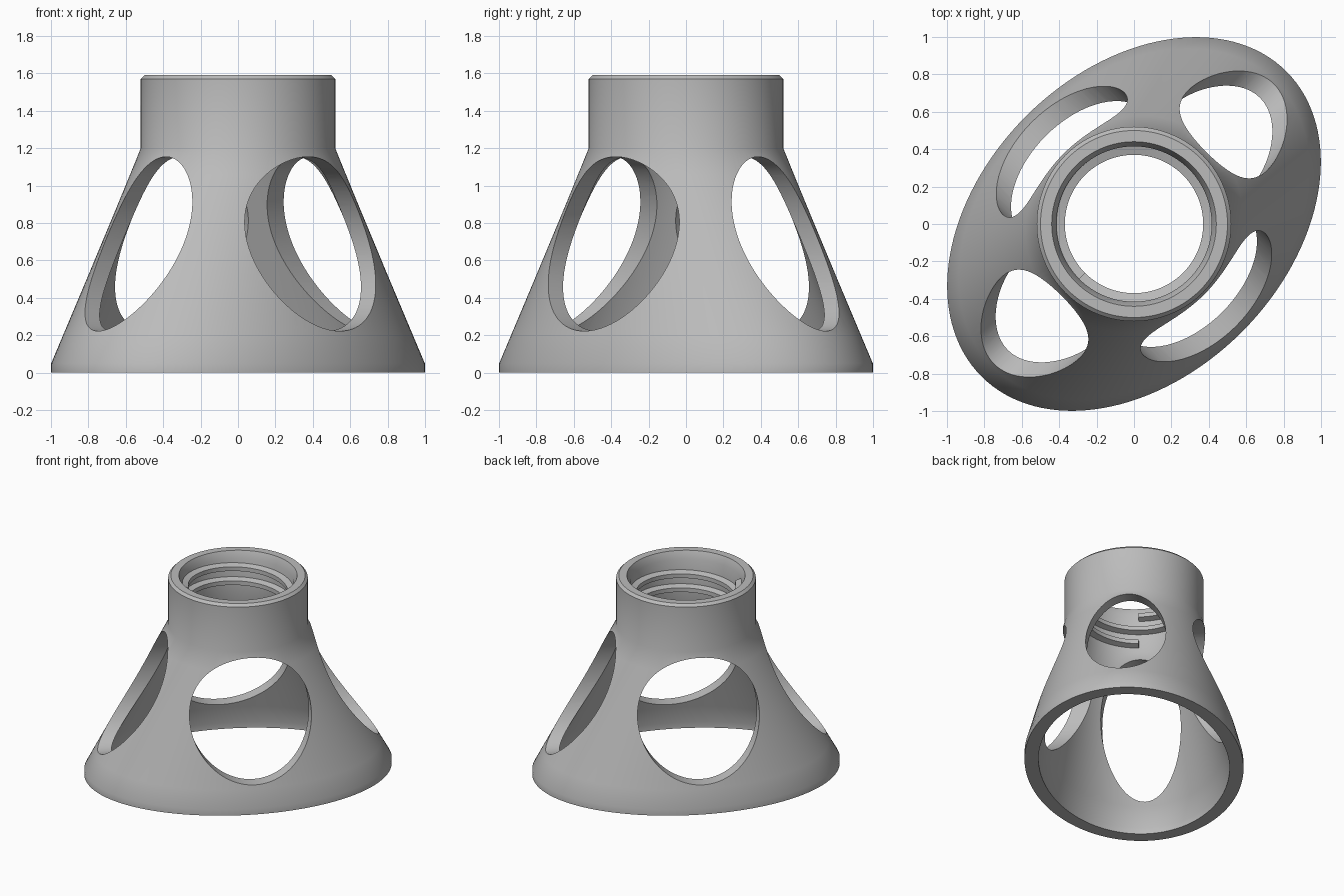
import bpy, bmesh, math

if "Cube" in bpy.data.objects:
    bpy.data.objects.remove(bpy.data.objects["Cube"])

SEG = 128
LONG, SHORT, NECK = 1.153, 0.816, 0.52   # base half axes and neck radius
WALL = 0.105
DIAG = math.pi / 4                       # the long axis lies on the diagonal

grey = bpy.data.materials.new("plain_grey")
grey.diffuse_color = (0.5, 0.5, 0.5, 1)
grey.use_nodes = True
grey.node_tree.nodes["Principled BSDF"].inputs["Base Color"].default_value = grey.diffuse_color


def loft(name, rings, close_loop):
    """Skin equal-length rings of points; either join the last ring to the first or cap the ends."""
    bm = bmesh.new()
    rows = [[bm.verts.new(p) for p in ring] for ring in rings]
    pairs = list(zip(rows, rows[1:])) + ([(rows[-1], rows[0])] if close_loop else [])
    n = len(rows[0])
    for a, b in pairs:
        for i in range(n):
            j = (i + 1) % n
            bm.faces.new((a[i], a[j], b[j], b[i]))
    if not close_loop:
        bm.faces.new(rows[0])
        bm.faces.new(rows[-1])
    bmesh.ops.recalc_face_normals(bm, faces=bm.faces)
    me = bpy.data.meshes.new(name)
    bm.to_mesh(me)
    bm.free()
    me.materials.append(grey)
    ob = bpy.data.objects.new(name, me)
    bpy.context.collection.objects.link(ob)
    return ob


def ellipse(a, b, z):
    pts = []
    for i in range(SEG):
        t = math.tau * i / SEG
        u, v = a * math.cos(t), b * math.sin(t)
        pts.append((u * math.cos(DIAG) - v * math.sin(DIAG),
                    u * math.sin(DIAG) + v * math.cos(DIAG), z))
    return pts


def skirt(inset):
    """Rings blending from the oval base to the round neck."""
    rings = [ellipse(LONG - inset, SHORT - inset, 0)]
    for k in range(9):
        t = k / 8
        rings.append(ellipse(LONG + (NECK - LONG) * t - inset,
                             SHORT + (NECK - SHORT) * t - inset, 0.05 + 1.15 * t))
    return rings


def smooth(ob):
    bpy.ops.object.select_all(action='DESELECT')
    ob.select_set(True)
    bpy.context.view_layer.objects.active = ob
    bpy.ops.object.shade_smooth_by_angle(angle=math.radians(35))


# Hollow body: outer skirt, neck with chamfered rim, bore, inner skirt
neck = [ellipse(r, r, z) for r, z in
        ((NECK, 1.57), (0.50, 1.59), (0.44, 1.59), (0.415, 1.53))]
body = loft("flared_body", skirt(0) + neck + skirt(WALL)[::-1], True)

# Side openings: round ones across the short axis, narrow ones across the long axis
for turn, half_width in ((45, 0.46), (135, 0.30)):
    bpy.ops.mesh.primitive_cylinder_add(
        vertices=96, radius=1, depth=4, location=(0, 0, 0.688),
        rotation=(math.pi / 2, 0, math.radians(turn)))
    cutter = bpy.context.object
    cutter.name = "opening_cutter"
    cutter.scale = (half_width, 0.466, 1)
    cutter.hide_render = True
    cutter.data.materials.append(grey)
    mod = body.modifiers.new("opening", 'BOOLEAN')
    mod.operation = 'DIFFERENCE'
    mod.solver = 'EXACT'
    mod.object = cutter
    bpy.context.view_layer.objects.active = body
    bpy.ops.object.modifier_apply(modifier=mod.name)
    bpy.data.objects.remove(cutter)
smooth(body)

# Internal screw thread: two turns of a trapezoid section
section = ((0.43, -0.035), (0.37, -0.017), (0.37, 0.017), (0.43, 0.035))
helix = []
for i in range(193):
    t = i / 192
    ang = math.radians(225) + 2 * math.tau * t
    z = 1.27 + 0.23 * t
    helix.append([(r * math.cos(ang), r * math.sin(ang), z + dz) for r, dz in section])
smooth(loft("inner_thread", helix, False))
